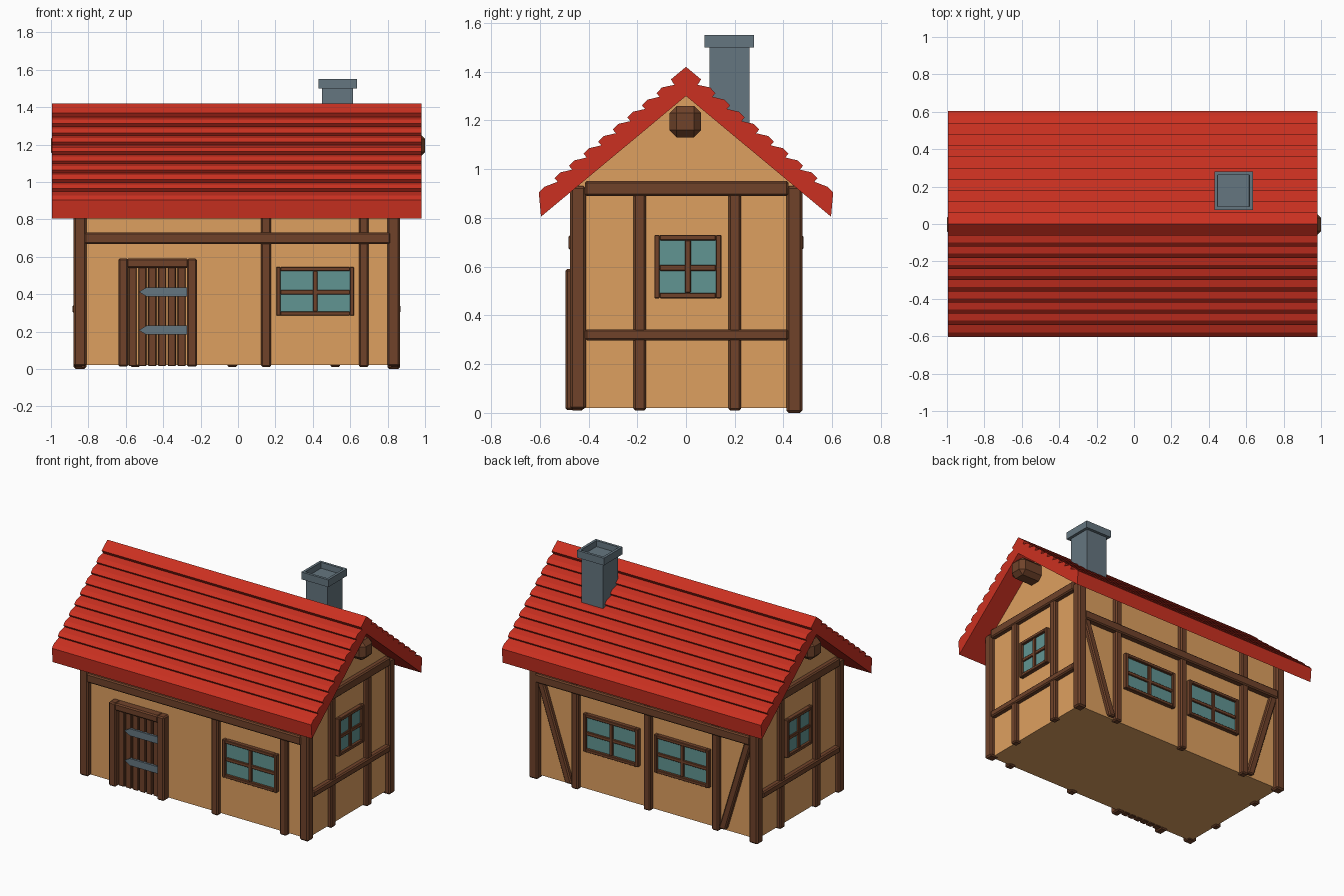
import bpy, bmesh

if "Cube" in bpy.data.objects:
    bpy.data.objects.remove(bpy.data.objects["Cube"])


def material(name, rgb):
    m = bpy.data.materials.new(name)
    m.diffuse_color = (*rgb, 1)
    m.use_nodes = True
    m.node_tree.nodes["Principled BSDF"].inputs["Base Color"].default_value = m.diffuse_color
    return m


PLASTER = material("plaster", (0.73, 0.35, 0.117))
TIMBER = material("timber", (0.16, 0.055, 0.023))
TILE = material("tile", (0.60, 0.03, 0.015))
GLASS = material("glass", (0.12, 0.30, 0.29))
STONE = material("stone", (0.13, 0.18, 0.215))

X0, X1, Y = -0.85, 0.835, 0.44          # wall planes


def prism(name, pts, axis, a, b, mat, bevel=0.0):
    """Extrude a 2D profile along x (pts = y,z) or y (pts = x,z) from a to b."""
    bm = bmesh.new()
    place = (lambda p, t: (t, p[0], p[1])) if axis == 'x' else (lambda p, t: (p[0], t, p[1]))
    lo = [bm.verts.new(place(p, a)) for p in pts]
    hi = [bm.verts.new(place(p, b)) for p in pts]
    bm.faces.new(lo)
    bm.faces.new(hi)
    n = len(pts)
    for i in range(n):
        j = (i + 1) % n
        bm.faces.new((lo[i], lo[j], hi[j], hi[i]))
    bmesh.ops.recalc_face_normals(bm, faces=bm.faces)
    if bevel:
        bmesh.ops.bevel(bm, geom=bm.edges[:], offset=bevel, segments=1,
                        profile=0.5, affect='EDGES')
    me = bpy.data.meshes.new(name)
    bm.to_mesh(me)
    bm.free()
    me.materials.append(mat)
    ob = bpy.data.objects.new(name, me)
    bpy.context.collection.objects.link(ob)
    return ob


def box(name, x0, x1, y0, y1, z0, z1, mat, bevel=0.0):
    return prism(name, [(x0, z0), (x1, z0), (x1, z1), (x0, z1)], 'y', y0, y1, mat, bevel)


def on_wall(name, side, u0, u1, z0, z1, out, mat=TIMBER, bevel=0.008):
    """Box standing proud of one wall; u runs along that wall."""
    axis = 'y' if side in ("front", "back") else 'x'
    plane, s = {"front": (-Y, -1), "back": (Y, 1), "left": (X0, -1), "right": (X1, 1)}[side]
    pts = [(u0, z0), (u1, z0), (u1, z1), (u0, z1)]
    return prism(f"{side}_{name}", pts, axis, plane - s * 0.02, plane + s * out, mat, bevel)


def window(name, side, u0, u1, z0, z1, f=0.022, bar=0.024):
    on_wall(name + "_glass", side, u0 + f / 2, u1 - f / 2, z0 + f / 2, z1 - f / 2, 0.01, GLASS, 0)
    for k, (a, b) in enumerate(((u0, u0 + f), (u1 - f, u1))):
        on_wall(f"{name}_jamb_{k}", side, a, b, z0, z1, 0.028, TIMBER, 0.003)
    for k, (a, b) in enumerate(((z0, z0 + f), (z1 - f, z1))):
        on_wall(f"{name}_rail_{k}", side, u0 + f, u1 - f, a, b, 0.028, TIMBER, 0.003)
    uc, zc = (u0 + u1) / 2, (z0 + z1) / 2 - 0.005
    on_wall(name + "_mullion", side, uc - bar / 2, uc + bar / 2, z0 + f, z1 - f, 0.022, TIMBER, 0.003)
    on_wall(name + "_crossbar", side, u0 + f, u1 - f, zc - bar / 2, zc + bar / 2, 0.02, TIMBER, 0.003)


# House body with gables
prism("house_body", [(-Y, 0.02), (Y, 0.02), (Y, 0.95), (0, 1.31), (-Y, 0.95)], 'x', X0, X1, PLASTER)

# Stepped tile roof: s runs down the slope, h is height above the underside
C, S = 0.768, 0.640


def slope(s, h):
    return (s * C + h * S, 1.30 - s * S + h * C)


half = [(0.595, 0.805), slope(0.718, 0.082), slope(0.685, 0.086)]
for k in range(8):
    s = 0.630 - k * 0.0778
    half += [slope(s, 0.067), slope(s, 0.087), slope(s - 0.032, 0.090)]
half += [slope(0.007, 0.066), slope(0.004, 0.092)]
roof = [(0, 1.30)] + half + [(0, 1.42)] + [(-y, z) for y, z in reversed(half)]
prism("roof", roof, 'x', -0.995, 0.98, TILE)

# Ridge beam ends
box("ridge_beam", -1.0, 1.0, -0.068, 0.062, 1.13, 1.26, TIMBER, 0.03)

# Corner posts
for nx, x in (("left", -0.845), ("right", 0.832)):
    for ny, y, z in (("front", -0.443, 0.015), ("back", 0.445, 0.0)):
        box(f"{ny}_{nx}_corner_post", x - 0.034, x + 0.034, y - 0.033, y + 0.033, z, 0.93, TIMBER, 0.01)

# Intermediate posts and horizontal beams
for side, centres in (("front", (0.15, 0.672)), ("back", (-0.55, -0.03, 0.52))):
    for k, u in enumerate(centres):
        on_wall(f"post_{k}", side, u - 0.026, u + 0.026, 0.01, 0.94, 0.033)
    on_wall("beam", side, -0.82, 0.815, 0.668, 0.73, 0.042)
for side in ("left", "right"):
    for k, u in enumerate((-0.19, 0.20)):
        on_wall(f"post_{k}", side, u - 0.026, u + 0.026, 0.01, 0.90, 0.028)
    on_wall("lower_beam", side, -0.415, 0.42, 0.298, 0.343, 0.034)
    on_wall("upper_beam", side, -0.415, 0.42, 0.89, 0.952, 0.034)
    window("window", side, -0.13, 0.145, 0.47, 0.73)

# Diagonal braces on the back wall
for name, top, foot in (("left", -0.80, -0.60), ("right", 0.79, 0.57)):
    w = 0.026
    prism(f"back_{name}_brace", [(foot - w, 0.03), (foot + w, 0.03), (top + w, 0.69), (top - w, 0.69)],
          'y', Y - 0.02, Y + 0.028, TIMBER, 0.008)

# Front and back windows
window("window", "front", 0.205, 0.62, 0.285, 0.545)
window("window_a", "back", 0.04, 0.46, 0.285, 0.545)
window("window_b", "back", -0.50, -0.08, 0.285, 0.545)

# Door: frame, spaced planks and pointed strap hinges
on_wall("door_jamb_left", "front", -0.64, -0.587, 0.012, 0.59, 0.055)
on_wall("door_jamb_right", "front", -0.273, -0.22, 0.012, 0.59, 0.055)
on_wall("door_lintel", "front", -0.595, -0.265, 0.54, 0.59, 0.055)
for k in range(6):
    u = -0.585 + k * 0.0525
    on_wall(f"door_plank_{k}", "front", u, u + 0.043, 0.015, 0.545, 0.025, TIMBER, 0.004)
for k, z in enumerate((0.207, 0.412)):
    prism(f"door_hinge_{k}", [(-0.53, z), (-0.49, z - 0.024), (-0.27, z - 0.024),
                              (-0.27, z + 0.024), (-0.49, z + 0.024)], 'y', -Y - 0.038, -Y - 0.02, STONE)

# Chimney with a hollowed cap
box("chimney_shaft", 0.45, 0.615, 0.097, 0.26, 1.10, 1.505, STONE)
cap = box("chimney_cap", 0.43, 0.635, 0.075, 0.28, 1.50, 1.55, STONE)
bm = bmesh.new()
bm.from_mesh(cap.data)
top = max(bm.faces, key=lambda f: f.calc_center_median().z)
bmesh.ops.inset_region(bm, faces=[top], thickness=0.025)
bmesh.ops.inset_region(bm, faces=[top], thickness=0.002, depth=-0.04)
bm.to_mesh(cap.data)
bm.free()
